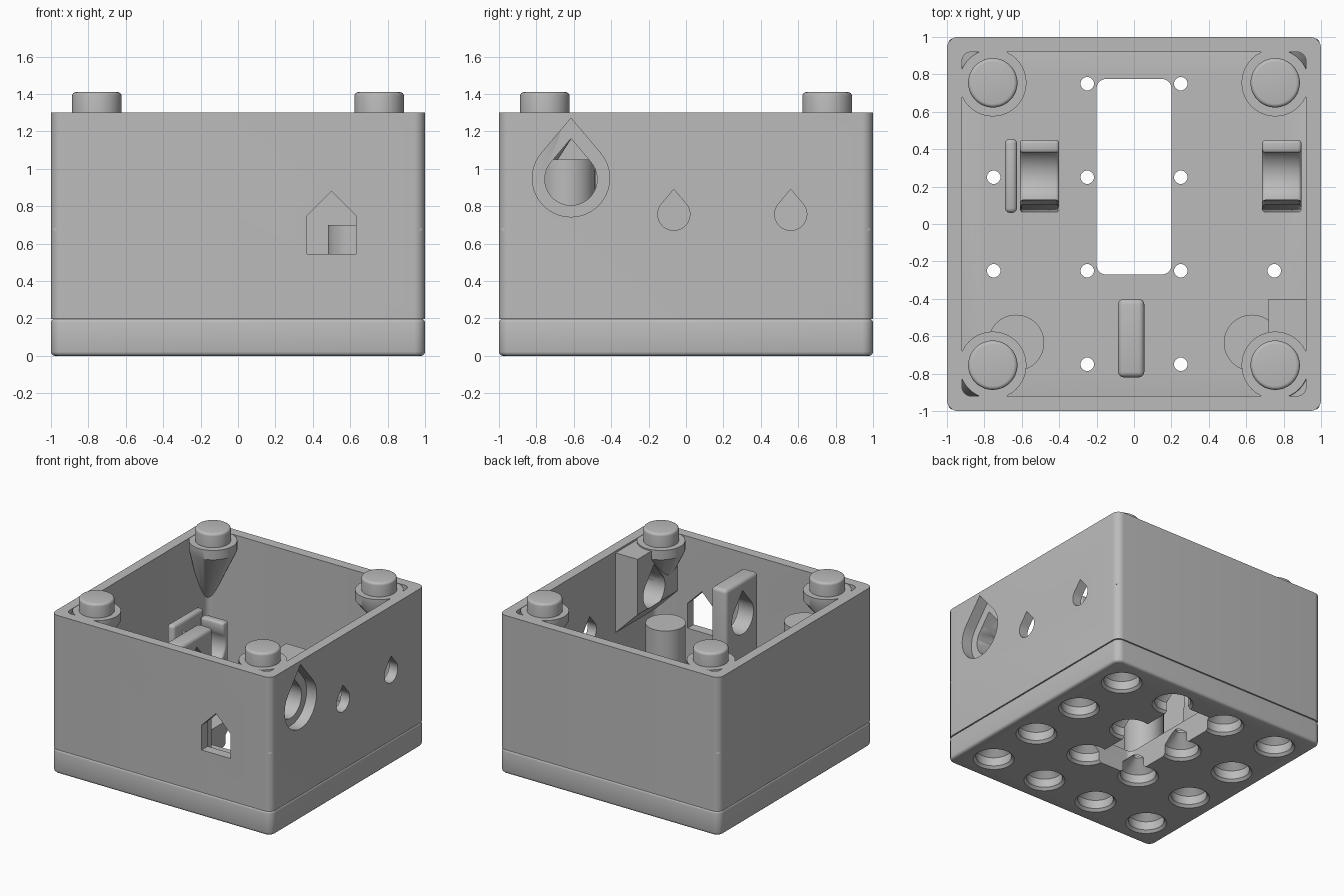
import bpy, bmesh
from math import sin, cos, pi, radians
from mathutils import Vector, Matrix

if "Cube" in bpy.data.objects:
    bpy.data.objects.remove(bpy.data.objects["Cube"], do_unlink=True)

grey = bpy.data.materials.new("light grey plastic")
grey.use_nodes = True
COLOR = (0.5, 0.5, 0.5, 1)
grey.diffuse_color = COLOR
grey.node_tree.nodes["Principled BSDF"].inputs["Base Color"].default_value = COLOR
parts = []


def finish(name, bm, keep=True):
    bmesh.ops.recalc_face_normals(bm, faces=bm.faces[:])
    mesh = bpy.data.meshes.new(name)
    bm.to_mesh(mesh)
    bm.free()
    mesh.materials.append(grey)
    obj = bpy.data.objects.new(name, mesh)
    bpy.context.collection.objects.link(obj)
    if keep:
        parts.append(obj)
    else:
        obj.hide_render = True
    return obj


def prism(name, outline, axis, lo, hi, keep=True):
    """Extrude a 2D outline along an axis."""
    place = {"x": lambda a, b, t: (t, a, b),
             "y": lambda a, b, t: (a, t, b),
             "z": lambda a, b, t: (a, b, t)}[axis]
    bm = bmesh.new()
    rings = [[bm.verts.new(place(a, b, t)) for a, b in outline] for t in (lo, hi)]
    n = len(outline)
    for ring in rings:
        bm.faces.new(ring)
    for i in range(n):
        j = (i + 1) % n
        bm.faces.new((rings[0][i], rings[0][j], rings[1][j], rings[1][i]))
    return finish(name, bm, keep)


def lathe(bm, profile, x, y, steps=40):
    """Spin an (r, z) profile around a vertical axis."""
    verts = [bm.verts.new((x + r, y, z)) for r, z in profile]
    edges = [bm.edges.new(pair) for pair in zip(verts, verts[1:])]
    bmesh.ops.spin(bm, geom=verts + edges, cent=(x, y, 0), axis=(0, 0, 1),
                   angle=2 * pi, steps=steps, use_merge=False)
    bmesh.ops.remove_doubles(bm, verts=bm.verts[:], dist=0.0001)


def arc(cx, cy, r, start, end, n):
    return [(cx + r * cos(radians(start + (end - start) * i / n)),
             cy + r * sin(radians(start + (end - start) * i / n))) for i in range(n + 1)]


def rounded_rect(x0, x1, y0, y1, r):
    corners = ((x1 - r, y1 - r), (x0 + r, y1 - r), (x0 + r, y0 + r), (x1 - r, y0 + r))
    return [p for k, (x, y) in enumerate(corners)
            for p in arc(x, y, r, 90 * k, 90 * k + 90, 8)]


def teardrop(y, z, r):
    return arc(y, z, r, 140, 400, 32) + [(y, z + 1.55 * r)]


def apply(obj, mod):
    bpy.context.view_layer.objects.active = obj
    bpy.ops.object.modifier_apply(modifier=mod.name)


def bevel(obj, width, segments):
    mod = obj.modifiers.new("bevel", "BEVEL")
    mod.width, mod.segments = width, segments
    mod.limit_method, mod.angle_limit = "ANGLE", radians(50)
    mod.use_clamp_overlap = False
    apply(obj, mod)


def cut(obj, *cutters):
    for cutter in cutters:
        mod = obj.modifiers.new("cut", "BOOLEAN")
        mod.operation, mod.solver, mod.object = "DIFFERENCE", "EXACT", cutter
        apply(obj, mod)


SIGNS = [(sx, sy) for sx in (-1, 1) for sy in (-1, 1)]
FLOOR, RIM, STUD = 0.2, 1.3, 0.755

# Cutters
cavity = prism("cavity_cutter", rounded_rect(-0.92, 0.92, -0.92, 0.92, 0.05), "z", 0, 1.5, False)
opening = prism("floor_opening_cutter", rounded_rect(-0.2, 0.2, -0.27, 0.775, 0.05), "z", -0.1, 0.4, False)
house = prism("house_window_cutter",
              [(0.37, 0.545), (0.63, 0.545), (0.63, 0.75), (0.5, 0.88), (0.37, 0.75)],
              "y", -1.1, -0.85, False)
large_recess = prism("large_recess_cutter", teardrop(-0.615, 0.95, 0.207), "x", 0.91, 1.1, False)
large_hole = prism("large_hole_cutter", teardrop(-0.615, 0.945, 0.14), "x", -0.3, 1.2, False)
small_holes = [prism("small_hole_cutter", teardrop(y, 0.757, 0.086), "x", 0.85, 1.1, False)
               for y in (-0.065, 0.56)]
bm = bmesh.new()
for i in range(4):
    for j in range(4):
        lathe(bm, [(0, -0.05), (0.155, -0.05), (0.155, 0), (0.135, 0.02), (0.135, 0.09),
                   (0.036, 0.18), (0.036, 0.3), (0, 0.3)], (i - 1.5) / 2, (j - 1.5) / 2, 32)
sockets = finish("socket_cutter", bm, False)

# Base plate with tapered sockets and a central opening
base = prism("base_plate", rounded_rect(-1, 1, -1, 1, 0.06), "z", 0, FLOOR)
bevel(base, 0.022, 3)
cut(base, sockets, opening)

# Open box walls
walls = prism("walls", rounded_rect(-1, 1, -1, 1, 0.06), "z", FLOOR - 0.003, RIM)
cut(walls, cavity, house, large_recess, large_hole, *small_holes)

# Corner supports tapering into the corners, with studs on top
for sx, sy in SIGNS:
    bm = bmesh.new()
    for c, r, z in ((STUD, 0.18, RIM - 0.003), (STUD, 0.18, 1.22), (0.962, 0.032, 0.67)):
        for x, y in arc(sx * c, sy * c, r, 0, 360, 40)[:-1]:
            bm.verts.new((x, y, z))
    hull = bmesh.ops.convex_hull(bm, input=bm.verts[:])
    bmesh.ops.delete(bm, geom=[v for v in bm.verts if not v.link_faces], context="VERTS")
    support = finish("corner_support", bm)
    if (sx, sy) == (1, -1):
        cut(support, large_hole, large_recess)
    bm = bmesh.new()
    lathe(bm, [(0, 1.28), (0.132, 1.28)] + arc(0.112, 1.39, 0.02, 0, 90, 4) + [(0, 1.41)],
          sx * STUD, sy * STUD, 48)
    finish("stud", bm)

# Round posts inside the front corners
for x, top in ((0.63, 0.7), (-0.63, 1.05)):
    bm = bmesh.new()
    lathe(bm, [(0, 0.19), (0.15, 0.19), (0.15, top), (0, top)], x, -0.635, 48)
    finish("post", bm)

# Thick block behind the large hole, sloped underneath
block = prism("hole_block", [(0.94, 0.61), (0.72, 0.83), (0.72, 1.285), (0.94, 1.285)],
              "y", -0.94, -0.4)
cut(block, large_hole, large_recess)

# Upright bracket in line with the large hole
bracket = prism("hole_bracket", [(-0.82, 0.17), (-0.4, 0.17), (-0.4, 1.24), (-0.82, 1.24)],
                "x", -0.085, 0.055)
bevel(bracket, 0.03, 4)
cut(bracket, large_hole)

# Pair of rod clips and the end stop beside one of them
clip_profile = ([(0.06, 0.17), (0.45, 0.17), (0.45, 0.85), (0.38, 0.85)]
                + arc(0.255, 0.68, 0.152, 35, -215, 28) + [(0.13, 0.85)])
for x in (-0.61, 0.685):
    bevel(prism("rod_clip", clip_profile, "x", x, x + 0.21), 0.018, 3)
stop = prism("end_stop", [(0.06, 0.17), (0.455, 0.17), (0.455, 0.89), (0.06, 0.89)],
             "x", -0.69, -0.625)
bevel(stop, 0.025, 3)

# Remove cutters and shade
for cutter in [cavity, opening, house, large_recess, large_hole, sockets] + small_holes:
    bpy.data.objects.remove(cutter, do_unlink=True)
bpy.ops.object.select_all(action="DESELECT")
for obj in parts:
    obj.select_set(True)
bpy.context.view_layer.objects.active = base
bpy.ops.object.shade_smooth_by_angle(angle=radians(35))
